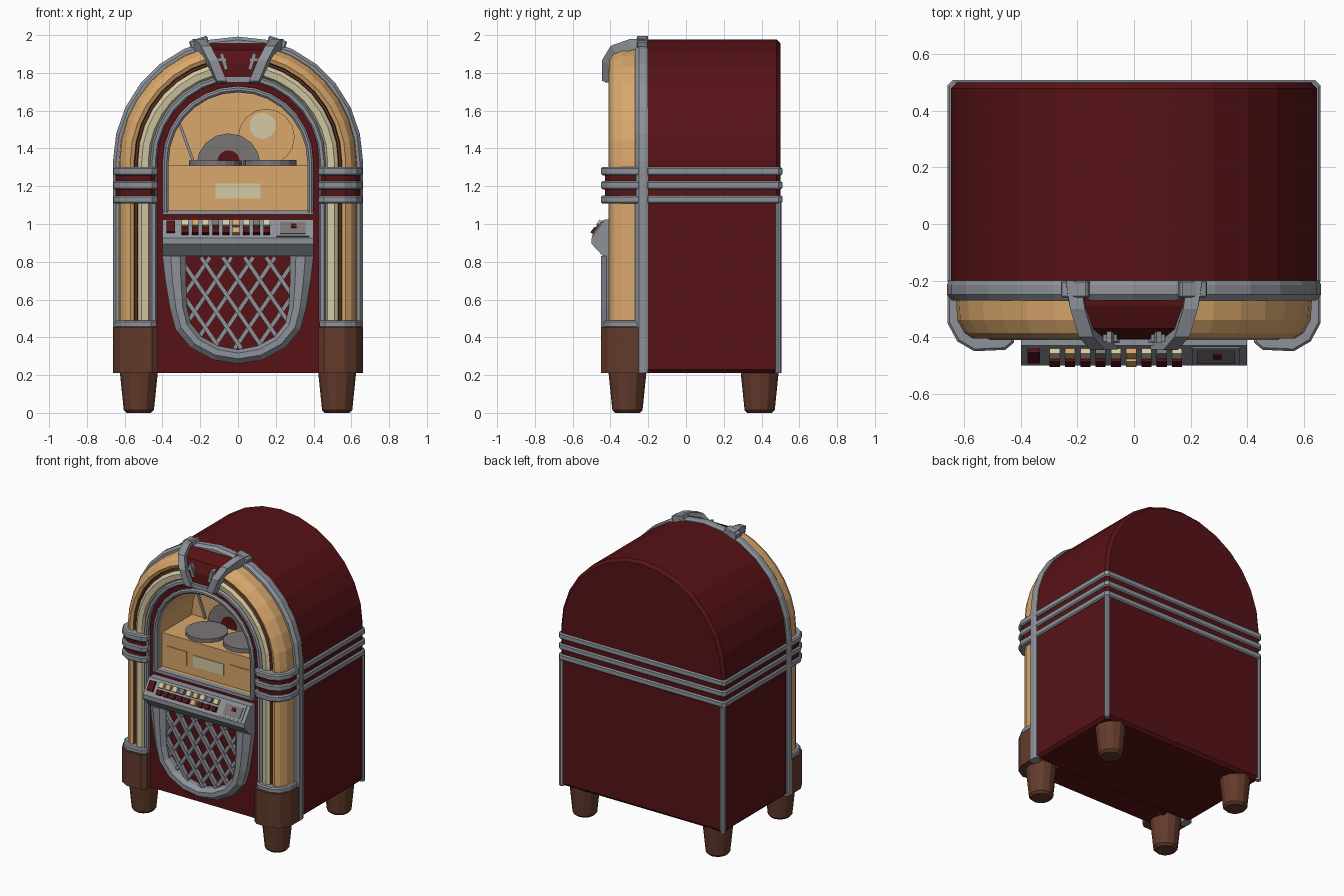
import bpy, bmesh, math
from mathutils import Vector, Matrix

if "Cube" in bpy.data.objects:
    bpy.data.objects.remove(bpy.data.objects["Cube"])

def material(name, r, g, b):
    m = bpy.data.materials.new(name)
    m.diffuse_color = (r, g, b, 1)
    m.use_nodes = True
    m.node_tree.nodes["Principled BSDF"].inputs["Base Color"].default_value = m.diffuse_color
    return m

RED = material("dark red", 0.095, 0.006, 0.008)
CHROME = material("chrome grey", 0.27, 0.29, 0.32)
AMBER = material("amber", 0.70, 0.39, 0.15)
CREAM = material("cream", 0.66, 0.58, 0.37)
BROWN = material("foot brown", 0.125, 0.043, 0.025)
GROOVE = material("groove brown", 0.13, 0.045, 0.02)
DISC = material("disc grey", 0.20, 0.18, 0.18)
ZC = 1.33   # height of the arch centre

def build(name, verts, faces, mats, slots=None, bevel=0):
    me = bpy.data.meshes.new(name)
    me.from_pydata([tuple(v) for v in verts], [], faces)
    for m in (mats if isinstance(mats, list) else [mats]):
        me.materials.append(m)
    for p, s in zip(me.polygons, slots or []):
        p.material_index = s
    bm = bmesh.new()
    bm.from_mesh(me)
    bmesh.ops.recalc_face_normals(bm, faces=bm.faces)
    bm.to_mesh(me)
    bm.free()
    ob = bpy.data.objects.new(name, me)
    bpy.context.collection.objects.link(ob)
    if bevel:
        b = ob.modifiers.new("bevel", 'BEVEL')
        b.width, b.segments, b.limit_method, b.angle_limit = bevel, 1, 'ANGLE', 0.9
    return ob

def loft(name, rings, mats, edge_slots=None, caps=True, bevel=0):
    """Join equal closed rings of points into a skin."""
    n = len(rings[0])
    faces, slots = [], []
    for i in range(len(rings) - 1):
        for j in range(n):
            k = (j + 1) % n
            faces.append((i*n + j, i*n + k, i*n + n + k, i*n + n + j))
            slots.append(edge_slots[j] if edge_slots else 0)
    if caps:
        faces += [tuple(range(n)), tuple(range((len(rings)-1)*n, len(rings)*n))]
    return build(name, [p for r in rings for p in r], faces, mats, slots, bevel)

def prism(name, pts, axis, lo, hi, mat, bevel=0, caps=True):
    put = {'x': lambda a, b, t: (t, a, b), 'y': lambda a, b, t: (a, t, b),
           'z': lambda a, b, t: (a, b, t)}[axis]
    return loft(name, [[put(a, b, t) for a, b in pts] for t in (lo, hi)], mat, None, caps, bevel)

def box(name, loc, size, mat, rot=None, bevel=0):
    m = Matrix.Translation(loc) @ (rot or Matrix())
    q = [(-.5, -.5), (.5, -.5), (.5, .5), (-.5, .5)]
    rings = [[m @ Vector((a*size[0], b*size[1], t*size[2])) for a, b in q] for t in (-.5, .5)]
    return loft(name, rings, mat, bevel=bevel)

def circle(cx, cy, r, n=16):
    return [(cx + r*math.cos(2*math.pi*i/n), cy + r*math.sin(2*math.pi*i/n)) for i in range(n)]

def arch(r, z0, n=14):
    return [(r*math.cos(math.pi*i/n), ZC + r*math.sin(math.pi*i/n)) for i in range(n+1)] + [(-r, z0), (r, z0)]

def sweep(name, section, z0, mats, slots=None, end=math.pi, n=14, side=1):
    """Sweep a (radius, y) section up a side and round the arch."""
    stations = [(0, z0)] + [(end*i/n, ZC) for i in range(n+1)]
    if end == math.pi:
        stations.append((end, z0))
    return loft(name, [[(side*u*math.cos(a), y, z + u*math.sin(a)) for u, y in section]
                       for a, z in stations], mats, slots)

def cut(ob, cutter):
    m = ob.modifiers.new("window", 'BOOLEAN')
    m.object, m.operation, m.solver = cutter, 'DIFFERENCE', 'EXACT'
    bpy.context.view_layer.objects.active = ob
    for mod in list(ob.modifiers):
        bpy.ops.object.modifier_apply(modifier=mod.name)

# cabinet and front panel with window recess
cabinet = prism("cabinet", arch(0.648, 0.21), 'y', -0.22, 0.5, RED, 0.02)
front = prism("front_panel", arch(0.455, 0.21), 'y', -0.38, -0.21, RED)
cutter = prism("window_cutter", arch(0.372, 1.065), 'y', -0.6, 0.02, RED)
cut(cabinet, cutter)
cut(front, cutter)
bpy.data.objects.remove(cutter)

# window interior
prism("window_lining", arch(0.369, 1.068), 'y', -0.379, 0.012, AMBER, caps=False)
prism("window_back", arch(0.37, 1.067), 'y', 0.008, 0.015, AMBER)
box("title_shelf", (0, -0.16, 1.19), (0.735, 0.34, 0.24), AMBER)
box("title_card", (0, -0.332, 1.175), (0.24, 0.008, 0.08), CREAM)
for s in (-1, 1):
    box("side_card", (s*0.25, -0.332, 1.175), (0.16, 0.006, 0.10), AMBER)
prism("turntable", circle(-0.12, -0.18, 0.14), 'z', 1.31, 1.335, DISC)
prism("record_stack", circle(0.17, -0.17, 0.14), 'z', 1.31, 1.34, DISC)
prism("upright_record", circle(-0.05, 1.31, 0.17), 'y', -0.03, -0.02, DISC)
prism("record_label", circle(-0.05, 1.33, 0.06), 'y', -0.035, -0.03, RED)
prism("back_ring", circle(0.15, 1.46, 0.15), 'y', -0.005, 0.01, AMBER)
prism("back_disc", circle(0.13, 1.52, 0.07), 'y', -0.012, -0.004, CREAM)
box("pickup_arm", (-0.28, -0.03, 1.45), (0.015, 0.015, 0.26), CHROME, Matrix.Rotation(-0.35, 4, 'Y'))

# chrome trims that follow the arch
sweep("outer_trim", [(0.60, -0.2), (0.655, -0.2), (0.662, -0.215), (0.662, -0.25), (0.645, -0.27), (0.60, -0.27)], 0.21, CHROME)
sweep("inner_trim", [(0.43, -0.36), (0.43, -0.395), (0.438, -0.405), (0.455, -0.405), (0.465, -0.39), (0.465, -0.36)], 0.48, CHROME)
sweep("window_trim", [(0.367, -0.35), (0.367, -0.39), (0.378, -0.40), (0.39, -0.40), (0.40, -0.39), (0.40, -0.35)], 1.06, CHROME)
box("window_sill", (0, -0.375, 1.06), (0.80, 0.04, 0.022), CHROME)

# lit tubes, collars, shoes and feet on each side
tube = [(0.45, -0.22), (0.455, -0.37), (0.475, -0.405), (0.51, -0.41), (0.53, -0.395), (0.535, -0.37),
        (0.545, -0.37), (0.55, -0.395), (0.57, -0.405), (0.60, -0.385), (0.625, -0.34), (0.632, -0.22)]
foot_print = [(0.425, -0.24), (0.425, -0.42), (0.455, -0.445), (0.565, -0.45), (0.625, -0.415), (0.66, -0.35), (0.66, -0.24)]

def shrink(d):
    return [(0.545 + (x - 0.545)*d, -0.24 + (y + 0.24)*d) for x, y in foot_print]

for s, side in ((-1, "left"), (1, "right")):
    sweep(side + "_light_tube", tube, 0.47, [AMBER, CREAM, GROOVE],
          [1, 1, 1, 1, 2, 2, 2, 0, 0, 0, 0, 0], math.radians(74), 7, s)
    flip = lambda pts: [(s*x, y) for x, y in pts]
    prism(side + "_collar", flip(shrink(0.9)), 'z', 1.11, 1.295, RED)
    for z in (1.13, 1.205, 1.28):
        prism(side + "_collar_band", flip(foot_print), 'z', z-0.022, z+0.022, CHROME, 0.008)
    prism(side + "_shoe", flip(foot_print), 'z', 0.21, 0.455, BROWN)
    prism(side + "_shoe_cap", flip(shrink(0.94)), 'z', 0.45, 0.49, CHROME, 0.008)
    prism(side + "_corner_strip", circle(s*0.637, 0.488, 0.018, 8), 'z', 0.21, 1.12, CHROME)
    for y in (-0.31, 0.39):
        loft(side + "_foot", [[(x, yy, z) for x, yy in circle(s*0.525, y, r, 12)]
             for r, z in ((0.065, 0), (0.08, 0.015), (0.102, 0.23))], BROWN)

# three bands round the cabinet
for z in (1.13, 1.205, 1.28):
    prism("cabinet_band", [(-0.66, -0.21), (-0.66, 0.49), (-0.64, 0.51), (0.64, 0.51), (0.66, 0.49), (0.66, -0.21)],
          'z', z-0.022, z+0.022, CHROME, 0.008)

# crown: red centre piece, chrome ribs and ornaments
crown = [(0.2, -0.2, 1.96), (0.18, -0.29, 1.955), (0.15, -0.37, 1.92), (0.11, -0.405, 1.85),
         (0.07, -0.41, 1.76), (0.07, -0.2, 1.76)]
loft("crown_centre", [[(s*x, y, z) for x, y, z in crown] for s in (-1, 0, 1)], RED)
for s in (-1, 1):
    rings = []
    for x, y, z in [(0.215, -0.2, 1.95), (0.20, -0.29, 1.95), (0.17, -0.38, 1.92), (0.13, -0.42, 1.85), (0.085, -0.415, 1.75)]:
        n = Vector((0, y + 0.2, z - 1.70)).normalized()*0.03
        rings.append([Vector((s*(x + a), y, z)) + n*b for a, b in ((-.03, -1), (.03, -1), (.026, 1), (-.026, 1))])
    loft("crown_rib", rings, CHROME)
    box("crown_rib_flange", (s*0.205, -0.23, 1.958), (0.10, 0.06, 0.05), CHROME, Matrix.Rotation(s*0.32, 4, 'Y'), 0.006)
    box("crown_ornament", (s*0.075, -0.40, 1.86), (0.02, 0.04, 0.09), CHROME, Matrix.Rotation(s*0.3, 4, 'Y'))
    box("crown_ornament_wing", (s*0.085, -0.40, 1.87), (0.05, 0.03, 0.02), CHROME)
box("crown_foot", (0, -0.415, 1.765), (0.17, 0.03, 0.03), CHROME)

# sloped selector console
prism("selector_console", [(-0.37, 1.025), (-0.43, 1.025), (-0.50, 0.925), (-0.50, 0.895), (-0.44, 0.83), (-0.37, 0.83)],
      'x', -0.40, 0.40, CHROME)
TILT = Matrix.Rotation(0.96, 4, 'X')

def on_console(name, x, t, size, mat):
    box(name, (x, -0.43 - 0.07*t, 1.025 - 0.10*t), size, mat, TILT)

for i in range(9):
    x = -0.28 + i*0.054
    on_console("upper_key", x, 0.28, (0.036, 0.035, 0.045), (CREAM, AMBER, CREAM, DISC)[i % 4])
    on_console("lower_key", x, 0.68, (0.036, 0.035, 0.045), (RED, RED, AMBER)[i % 3] if i % 6 == 5 else RED)
on_console("coin_slot", -0.355, 0.45, (0.045, 0.07, 0.03), RED)
on_console("coin_plate", 0.29, 0.5, (0.17, 0.105, 0.012), CHROME)
on_console("coin_plate_inset", 0.29, 0.5, (0.135, 0.075, 0.02), DISC)
on_console("coin_button", 0.295, 0.42, (0.03, 0.025, 0.03), RED)

# speaker grille frame, open at the top under the console
outer = [(0.40, 0.83), (0.385, 0.70), (0.36, 0.55), (0.33, 0.44), (0.25, 0.345), (0.13, 0.28), (0, 0.26)]
inner = [(0.275, 0.83), (0.275, 0.70), (0.27, 0.56), (0.25, 0.475), (0.195, 0.405), (0.105, 0.355), (0, 0.335)]
rings = []
for s, order in ((-1, range(7)), (1, range(5, -1, -1))):
    for i in order:
        o, n = Vector(outer[i]), Vector(inner[i])
        rings.append([(s*p.x, y, p.y) for p, y in
                      ((o, -0.37), (o, -0.42), (o.lerp(n, .35), -0.45), (o.lerp(n, .75), -0.45), (n, -0.42), (n, -0.37))])
loft("grille_frame", rings, CHROME)

# diamond lattice bars clipped to the grille opening
def half_width(z):
    for (x1, z1), (x0, z0) in zip(inner, inner[1:]):
        if z0 <= z <= z1:
            return x0 + (x1 - x0)*(z - z0)/(z1 - z0)
    return 0

for s in (-1, 1):
    for i in range(-6, 6):
        line = [(s*(i*0.115 + 0.03 + (0.83 - z)*0.68), z) for z in [0.335 + 0.495*k/100 for k in range(101)]]
        line = [p for p in line if abs(p[0]) <= half_width(p[1]) + 0.01]
        if len(line) < 8:
            continue
        a, b = line[0], line[-1]
        box("lattice_bar", ((a[0]+b[0])/2, -0.40 - 0.004*s, (a[1]+b[1])/2), (0.022, 0.03, math.dist(a, b)), CHROME,
            Matrix.Rotation(math.atan2(b[0]-a[0], b[1]-a[1]), 4, 'Y'))
